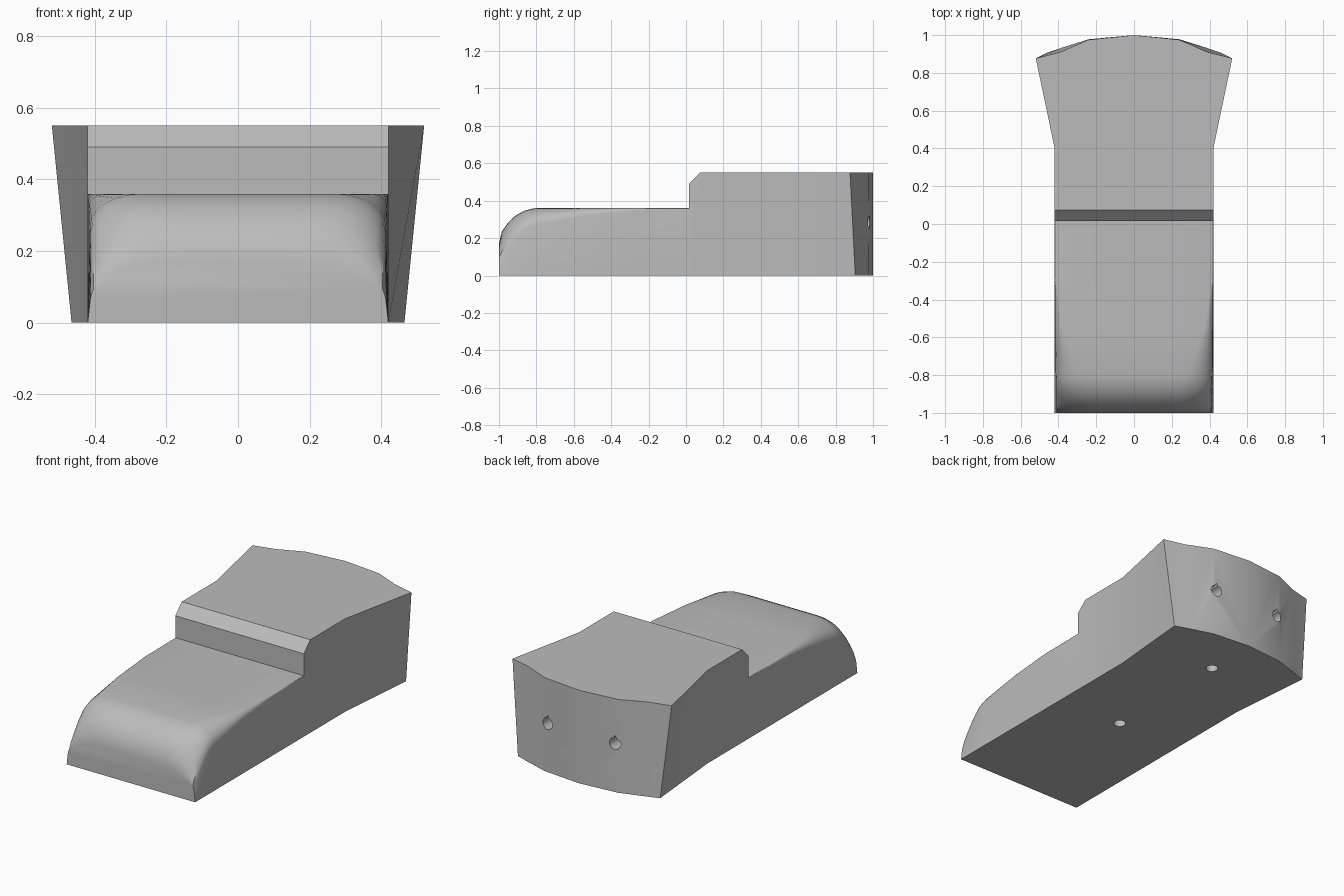
import bpy, bmesh, math

if "Cube" in bpy.data.objects:
    bpy.data.objects.remove(bpy.data.objects["Cube"])

grey = bpy.data.materials.new("plain grey")
grey.use_nodes = True
grey.diffuse_color = (0.5, 0.5, 0.5, 1)
grey.node_tree.nodes["Principled BSDF"].inputs["Base Color"].default_value = (0.5, 0.5, 0.5, 1)


def loft(name, rings):
    """Closed solid through rings that have equal point counts."""
    bm = bmesh.new()
    loops = [[bm.verts.new(p) for p in ring] for ring in rings]
    n = len(loops[0])
    for a, b in zip(loops, loops[1:]):
        for i in range(n):
            j = (i + 1) % n
            bm.faces.new((a[i], a[j], b[j], b[i]))
    bm.faces.new(loops[0])
    bm.faces.new(loops[-1])
    bmesh.ops.recalc_face_normals(bm, faces=bm.faces)
    mesh = bpy.data.meshes.new(name)
    bm.to_mesh(mesh)
    bm.free()
    mesh.materials.append(grey)
    obj = bpy.data.objects.new(name, mesh)
    bpy.context.collection.objects.link(obj)
    return obj


def combine(target, other, operation):
    mod = target.modifiers.new(operation.lower(), 'BOOLEAN')
    mod.operation = operation
    mod.solver = 'EXACT'
    mod.object = other
    bpy.context.view_layer.objects.active = target
    bpy.ops.object.modifier_apply(modifier=mod.name)
    bpy.data.objects.remove(other)


def nose_section(y, top, flat, edge_x, edge_z, steps=6):
    """Cross-section with a rounded shoulder between side edge and flat top."""
    half = [(0.42, 0.0)]
    for i in range(steps + 1):
        t = math.pi / 2 * i / steps
        half.append((flat + (edge_x - flat) * math.cos(t),
                     edge_z + (top - edge_z) * math.sin(t)))
    half.append((flat * 0.5, top))
    return [(x, y, z) for x, z in half] + [(-x, y, z) for x, z in reversed(half)]


# Low front deck with rounded nose: y, top, flat half width, edge x, edge z
nose_rows = [
    (-1.0, 0.17, 0.16, 0.412, 0.07),
    (-0.985, 0.235, 0.18, 0.412, 0.09),
    (-0.95, 0.285, 0.21, 0.412, 0.139),
    (-0.91, 0.322, 0.23, 0.412, 0.194),
    (-0.86, 0.348, 0.25, 0.413, 0.25),
    (-0.81, 0.36, 0.27, 0.414, 0.268),
    (-0.55, 0.36, 0.37, 0.417, 0.318),
    (-0.28, 0.36, 0.415, 0.42, 0.347),
    (0.0, 0.36, 0.418, 0.42, 0.358),
    (0.05, 0.36, 0.418, 0.42, 0.358),
]
nose = loft("nose", [nose_section(*row) for row in nose_rows])


# Raised rear block, flared to a curved back
def block_outline(z, back):
    half = [(0.42, 0.015), (0.42, 0.4)] + back
    return ([(x, y, z) for x, y in half] + [(0, 1, z)]
            + [(-x, y, z) for x, y in reversed(half)])


body = loft("shaped_block", [
    block_outline(0.0, [(0.465, 0.905), (0.38, 0.934), (0.24, 0.978)]),
    block_outline(0.55, [(0.52, 0.877), (0.39, 0.91), (0.24, 0.975)]),
])

# Chamfer along the top of the step
bm = bmesh.new()
bm.from_mesh(body.data)
step_edge = [e for e in bm.edges if all(v.co.y < 0.1 and v.co.z > 0.5 for v in e.verts)]
bmesh.ops.bevel(bm, geom=step_edge, offset=0.06, segments=1, affect='EDGES')
bm.to_mesh(body.data)
bm.free()

combine(body, nose, 'UNION')

# Teardrop holes in the back and round holes underneath
circle = [(math.cos(a), math.sin(a)) for a in (math.tau * i / 24 for i in range(24))]
teardrop = [(u, v) if v < 0.72 or abs(u) > 0.1 else (u, 1.4 if abs(u) < 0.01 else v)
            for u, v in circle]
r = 0.034
for side in (-1, 1):
    cutter = loft("back_hole_cutter", [
        [(side * 0.22 + r * u, y, 0.285 + r * v) for u, v in teardrop] for y in (0.75, 1.1)])
    combine(body, cutter, 'DIFFERENCE')
for y in (-0.125, 0.675):
    cutter = loft("bottom_hole_cutter", [
        [(r * u, y + r * v, z) for u, v in circle] for z in (-0.1, 0.2)])
    combine(body, cutter, 'DIFFERENCE')

# Smooth rounded areas, keep hard edges
bpy.ops.object.select_all(action='DESELECT')
body.select_set(True)
bpy.context.view_layer.objects.active = body
bpy.ops.object.shade_smooth_by_angle(angle=math.radians(28))
